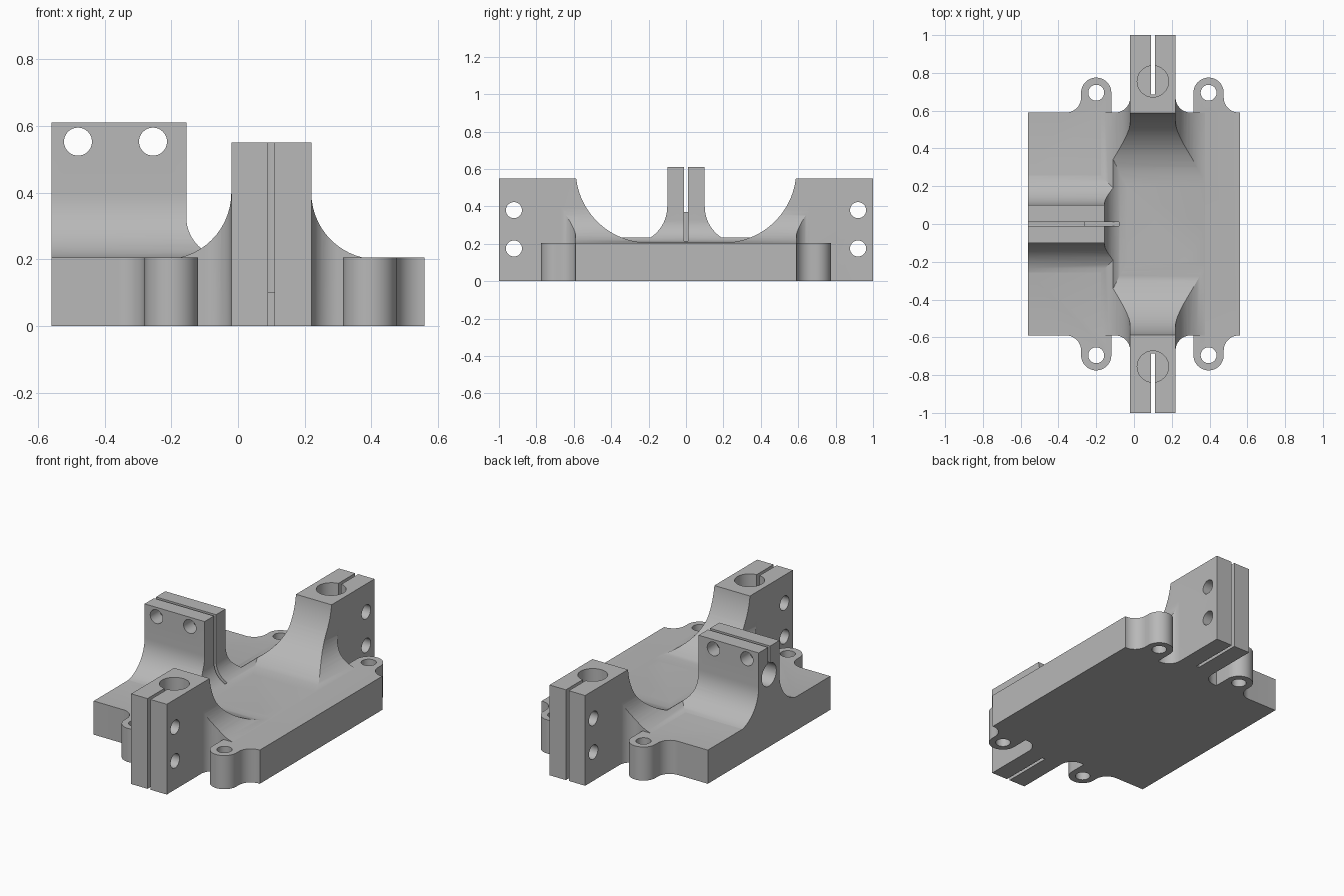
import bpy, bmesh, math
from mathutils import Vector

if "Cube" in bpy.data.objects:
    bpy.data.objects.remove(bpy.data.objects["Cube"], do_unlink=True)

grey = bpy.data.materials.new("plain_grey")
grey.use_nodes = True
grey.diffuse_color = (0.48, 0.48, 0.48, 1)
grey.node_tree.nodes["Principled BSDF"].inputs["Base Color"].default_value = (0.48, 0.48, 0.48, 1)


def arc(cx, cy, r, a, b, n=14):
    return [(cx + r * math.cos(math.radians(a + (b - a) * i / n)),
             cy + r * math.sin(math.radians(a + (b - a) * i / n))) for i in range(n + 1)]


def prism(name, pts, axis, lo, hi):
    """Extrude a flat profile along one axis."""
    place = {"x": lambda u, v, w: (w, u, v),
             "y": lambda u, v, w: (u, w, v),
             "z": lambda u, v, w: (u, v, w)}[axis]
    bm = bmesh.new()
    face = bm.faces.new([bm.verts.new(place(u, v, lo)) for u, v in pts])
    out = bmesh.ops.extrude_face_region(bm, geom=[face])
    verts = [g for g in out["geom"] if isinstance(g, bmesh.types.BMVert)]
    bmesh.ops.translate(bm, verts=verts, vec=Vector(place(0, 0, hi - lo)))
    bmesh.ops.recalc_face_normals(bm, faces=bm.faces)
    mesh = bpy.data.meshes.new(name)
    bm.to_mesh(mesh)
    bm.free()
    mesh.materials.append(grey)
    ob = bpy.data.objects.new(name, mesh)
    bpy.context.collection.objects.link(ob)
    return ob


def box(name, x, y, z):
    return prism(name, [(x[0], y[0]), (x[1], y[0]), (x[1], y[1]), (x[0], y[1])], "z", *z)


def hole(u, v, r, axis, lo, hi):
    return prism("hole_cutter", arc(u, v, r, 0, 360, 40)[:-1], axis, lo, hi)


def combine(target, other, operation):
    """Apply a boolean and discard the helper."""
    mod = target.modifiers.new("combine", "BOOLEAN")
    mod.operation, mod.object, mod.solver = operation, other, "EXACT"
    bpy.context.view_layer.update()
    dg = bpy.context.evaluated_depsgraph_get()
    mesh = bpy.data.meshes.new_from_object(target.evaluated_get(dg))
    target.modifiers.clear()
    target.data = mesh
    bpy.data.objects.remove(other, do_unlink=True)


def mirrored(side):
    """Close an outline by mirroring its +y edge to -y."""
    return side + [(x, -y) for x, y in reversed(side)]


EDGE, TOP = 0.59, 0.205

# Base plate with four screw ears
side = ([(-0.56, EDGE)] + arc(-0.36, 0.67, 0.08, 270, 360)
        + arc(-0.2, 0.695, 0.08, 180, 0, 24) + [(-0.12, EDGE), (0.315, EDGE)]
        + arc(0.395, 0.695, 0.08, 180, 0, 24)
        + arc(0.555, 0.67, 0.08, 180, 270) + [(0.56, EDGE)])
body = prism("clamp_bracket", mirrored(side), "z", 0, TOP)

# Ridge with filleted flanks, trimmed in plan to form the two end posts
ridge = prism("post_ridge", [(-0.22, -0.1)] + arc(-0.22, 0.4, 0.2, 270, 360)
              + [(-0.02, 0.55), (0.22, 0.55)] + arc(0.42, 0.4, 0.2, 180, 270)
              + [(0.42, -0.1)], "y", -1.1, 1.1)
neck = ([(-0.3, EDGE)] + arc(-0.1, 0.67, 0.08, 270, 360) + [(-0.02, 1), (0.22, 1)]
        + arc(0.3, 0.67, 0.08, 180, 270) + [(0.5, EDGE)])
combine(ridge, prism("neck_plan", mirrored(neck), "z", 0, 1), "INTERSECT")
combine(body, ridge, "UNION")

# Side tab flaring into the plate
tab = prism("side_tab", arc(-0.3, 0.4, 0.2, 270, 360) + [(-0.1, 0.61), (0.1, 0.61)]
            + arc(0.3, 0.4, 0.2, 180, 270) + [(0.3, 0.1), (-0.3, 0.1)], "x", -0.56, -0.03)
combine(body, tab, "UNION")

# Saddle hollow between the posts, rounded up to the tab
hollow = prism("hollow_cutter", [(-EDGE, 1)] + arc(-0.2, 0.596, 0.39, 180, 270, 24)
               + arc(0.2, 0.596, 0.39, 270, 360, 24) + [(EDGE, 1)], "x", -0.4, 0.9)
limit = prism("hollow_limit", [(-0.155, 1.1)] + arc(-0.035, 0.326, 0.12, 180, 270)
              + [(0.8, 0.206), (0.8, 1.1)], "y", -0.9, 0.9)
combine(hollow, limit, "INTERSECT")
combine(body, hollow, "DIFFERENCE")

# Post bores, clamping slots, cross holes and ear holes at both ends
for s in (-1, 1):
    combine(body, hole(0.1, s * 0.755, 0.083, "z", 0.1, 0.7), "DIFFERENCE")
    slot = box("slot_cutter", (0.09, 0.11), sorted((s * 0.685, s * 1.1)), (-0.1, 0.7))
    combine(body, slot, "DIFFERENCE")
    for z in (0.175, 0.38):
        combine(body, hole(s * 0.92, z, 0.043, "x", -0.2, 0.4), "DIFFERENCE")
    for x in (-0.2, 0.395):
        combine(body, hole(x, s * 0.695, 0.042, "z", -0.1, 0.4), "DIFFERENCE")

# Tab bore, stepped slot and cross holes
combine(body, hole(0, 0.44, 0.07, "x", -0.7, -0.26), "DIFFERENCE")
combine(body, box("slot_cutter", (-0.7, -0.1), (-0.01, 0.01), (0.38, 0.8)), "DIFFERENCE")
combine(body, box("slot_cutter", (-0.26, -0.08), (-0.01, 0.01), (0.203, 0.7)), "DIFFERENCE")
for x in (-0.48, -0.255):
    combine(body, hole(x, 0.553, 0.042, "y", -0.3, 0.3), "DIFFERENCE")

# Smooth shading with sharp edges kept
for ob in bpy.context.selected_objects:
    ob.select_set(False)
body.select_set(True)
bpy.context.view_layer.objects.active = body
bpy.ops.object.shade_smooth_by_angle(angle=math.radians(25))
